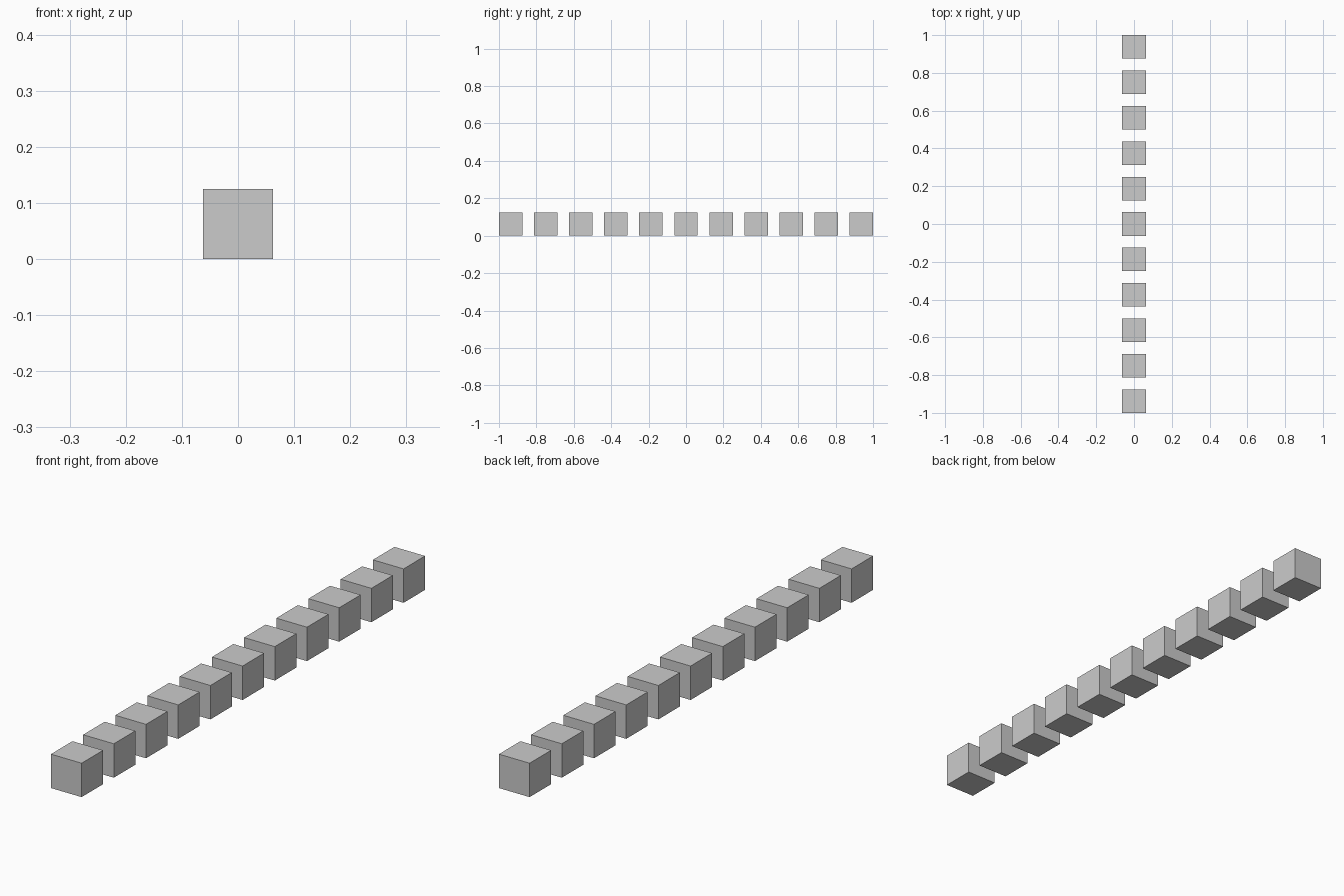
import bpy

if "Cube" in bpy.data.objects:
    bpy.data.objects.remove(bpy.data.objects["Cube"])

COUNT = 11
SIZE = 0.125
SPACING = SIZE * 1.5

# Row of evenly spaced cubes along y, resting on the ground
for i in range(COUNT):
    y = (i - (COUNT - 1) / 2) * SPACING
    bpy.ops.mesh.primitive_cube_add(size=SIZE, location=(0, y, SIZE / 2))
    bpy.context.object.name = f"cube_{i + 1:02d}"
